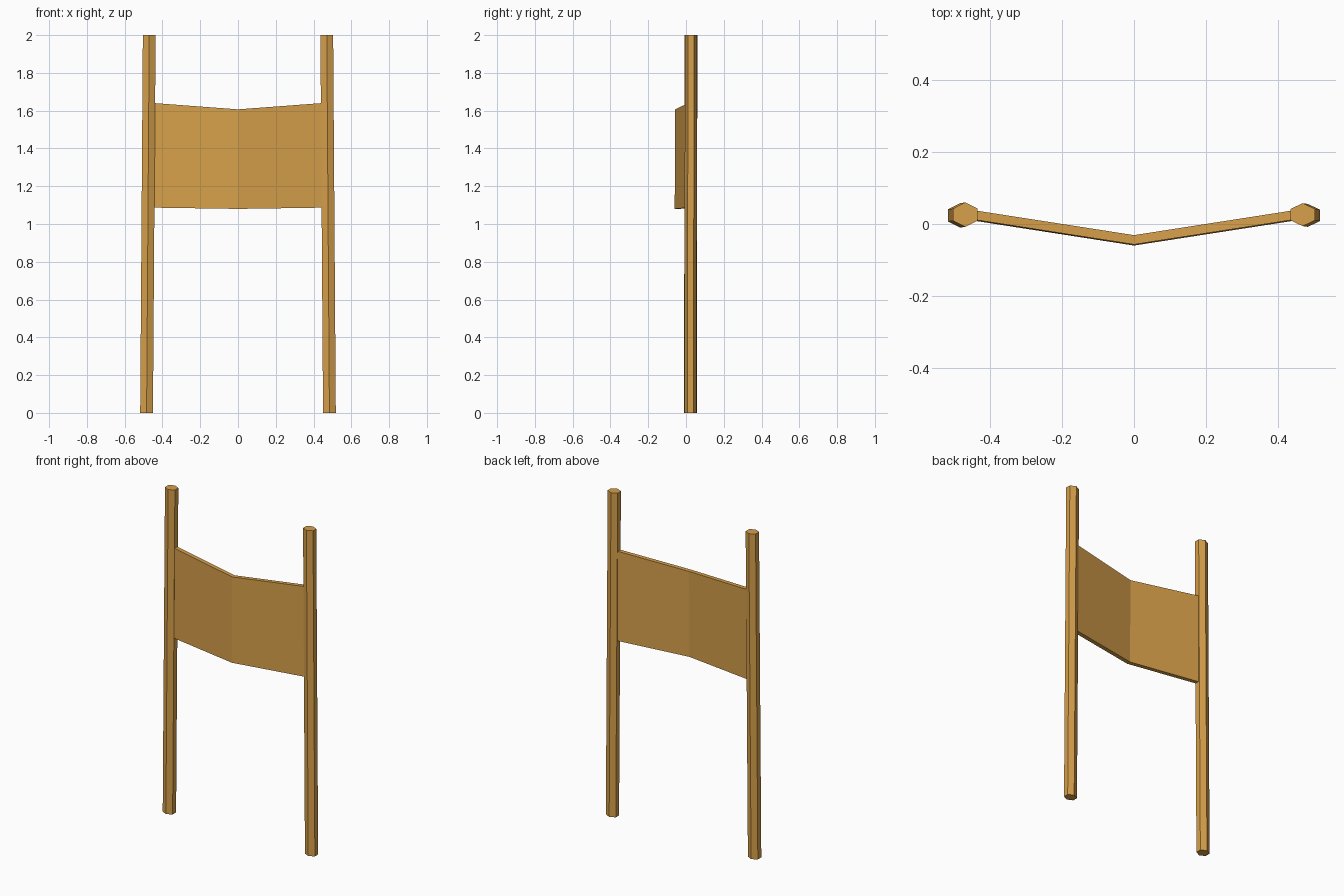
import bpy
import bmesh
import math

cube = bpy.data.objects.get("Cube")
if cube:
    bpy.data.objects.remove(cube, do_unlink=True)

# Single wood colour
wood = bpy.data.materials.new("warm_wood")
wood.use_nodes = True
colour = (0.68, 0.35, 0.07, 1)
wood.diffuse_color = colour
wood.node_tree.nodes["Principled BSDF"].inputs["Base Color"].default_value = colour


def loft(name, rings):
    """Join equal-sized point rings into a closed, flat-shaded solid."""
    bm = bmesh.new()
    loops = [[bm.verts.new(p) for p in ring] for ring in rings]
    n = len(loops[0])
    for a, b in zip(loops, loops[1:]):
        for i in range(n):
            j = (i + 1) % n
            bm.faces.new((a[i], a[j], b[j], b[i]))
    bm.faces.new(loops[0][::-1])
    bm.faces.new(loops[-1])
    bmesh.ops.recalc_face_normals(bm, faces=bm.faces)
    mesh = bpy.data.meshes.new(name)
    bm.to_mesh(mesh)
    bm.free()
    mesh.materials.append(wood)
    obj = bpy.data.objects.new(name, mesh)
    bpy.context.collection.objects.link(obj)
    return obj


def hexagon(x, y, z, rx, ry):
    """Six-sided ring with one corner facing forward."""
    angles = [math.radians(30 + 60 * i) for i in range(6)]
    return [(x + rx * math.cos(a), y + ry * math.sin(a), z) for a in angles]


# Six-sided posts, leaning slightly inward towards the top
for name, side, ry in (("left_post", 1, 0.032), ("right_post", -1, 0.034)):
    loft(name, [hexagon(side * 0.484, 0.024, 0, 0.039, ry),
                hexagon(side * 0.470, 0.026, 2, 0.039, ry)])


# Back panel, bent forward along its centre line
def panel_section(x, front, low, high):
    back = front + 0.026
    return [(x, front - 0.003, low), (x, back - 0.003, low),
            (x, back, high), (x, front, high)]


loft("back_panel", [panel_section(-0.47, 0.016, 1.087, 1.642),
                    panel_section(0, -0.057, 1.08, 1.607),
                    panel_section(0.47, 0.016, 1.087, 1.642)])
